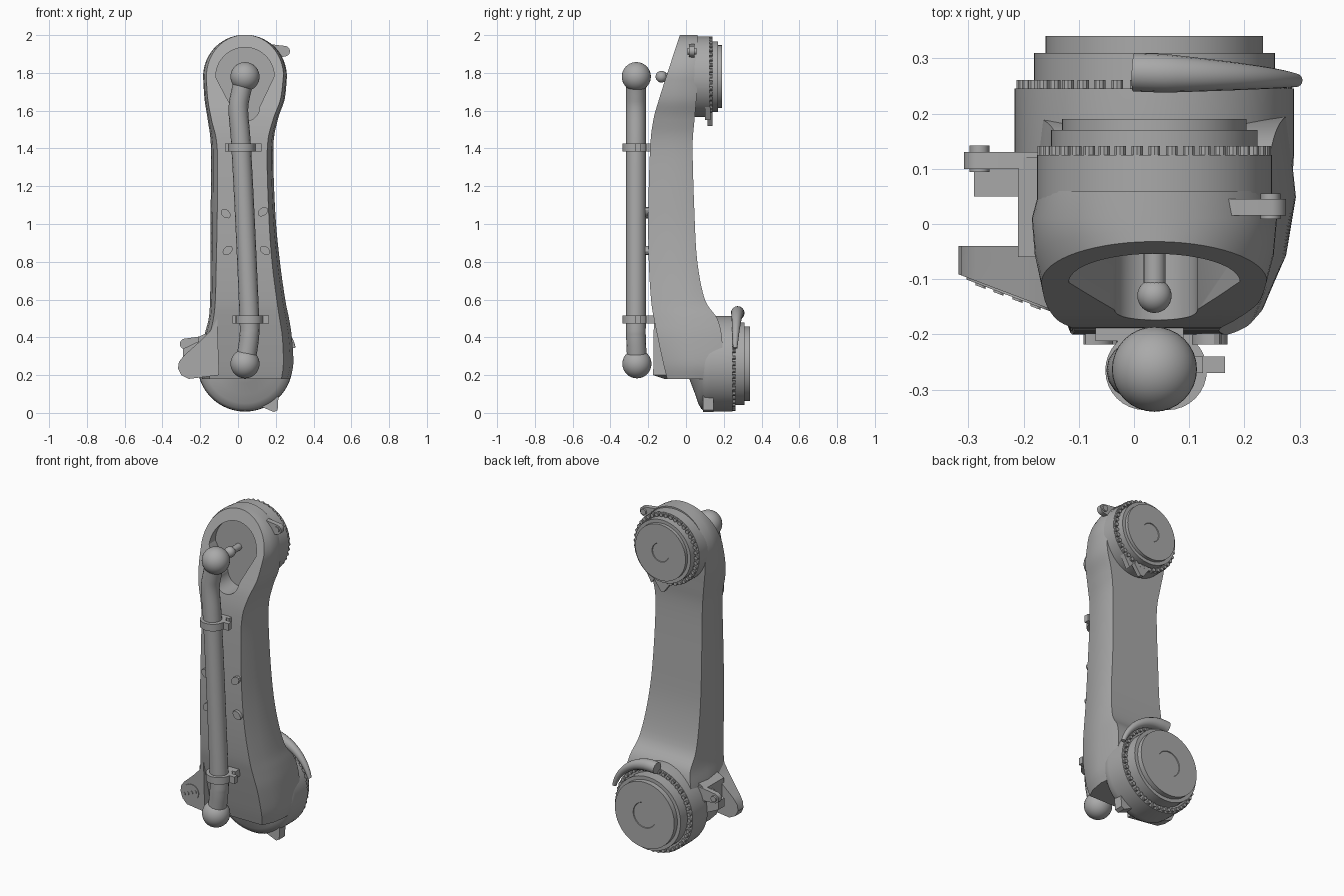
import bpy, bmesh, math
from math import sin, cos, pi, tau
from mathutils import Vector

cube = bpy.data.objects.get("Cube")
if cube:
    bpy.data.objects.remove(cube, do_unlink=True)

grey = bpy.data.materials.new("cast_grey")
grey.use_nodes = True
grey.diffuse_color = (0.4, 0.4, 0.4, 1)
grey.node_tree.nodes["Principled BSDF"].inputs["Base Color"].default_value = (0.4, 0.4, 0.4, 1)

CX, TOP, LOW = 0.037, 1.78, 0.26   # shared joint axis x, joint heights


def select(ob):
    bpy.ops.object.select_all(action='DESELECT')
    ob.select_set(True)
    bpy.context.view_layer.objects.active = ob


def finish(name, bm, angle=32):
    bmesh.ops.recalc_face_normals(bm, faces=bm.faces)
    me = bpy.data.meshes.new(name)
    bm.to_mesh(me)
    bm.free()
    ob = bpy.data.objects.new(name, me)
    bpy.context.collection.objects.link(ob)
    me.materials.append(grey)
    select(ob)
    bpy.ops.object.shade_smooth_by_angle(angle=math.radians(angle))
    return ob


def loft(name, rings, angle=32):
    """Skin a list of equal-length closed rings and cap both ends."""
    bm = bmesh.new()
    vs = [[bm.verts.new(p) for p in ring] for ring in rings]
    n = len(vs[0])
    for a, b in zip(vs, vs[1:]):
        for i in range(n):
            j = (i + 1) % n
            bm.faces.new((a[i], a[j], b[j], b[i]))
    bm.faces.new(vs[0])
    bm.faces.new(vs[-1])
    return finish(name, bm, angle)


def lathe(name, profile, x, z, n=64):
    """Turn (radius, y) pairs about an axis parallel to y."""
    return loft(name, [[(x + r * cos(tau * i / n), y, z + r * sin(tau * i / n))
                        for i in range(n)] for r, y in profile])


def prism(name, pts, y0, y1, slope=0):
    """Extrude an x,z outline along y; slope slants the front face across x."""
    return loft(name, [[(x, y0 + slope * (x - pts[0][0]), z) for x, z in pts],
                       [(x, y1, z) for x, z in pts]])


def capsule(a, b, ra, rb, n=16):
    """Outline around two circles joined by straight sides."""
    t = math.atan2(b[1] - a[1], b[0] - a[0])
    pts = []
    for (cx, cz), r, start in ((b, rb, t - pi / 2), (a, ra, t + pi / 2)):
        pts += [(cx + r * cos(start + pi * i / n), cz + r * sin(start + pi * i / n))
                for i in range(n + 1)]
    return pts


def ball(name, loc, r):
    bm = bmesh.new()
    bmesh.ops.create_uvsphere(bm, u_segments=32, v_segments=20, radius=r)
    bmesh.ops.translate(bm, verts=bm.verts, vec=loc)
    return finish(name, bm, 60)


def tube(name, pts, radii):
    cu = bpy.data.curves.new(name, 'CURVE')
    cu.dimensions = '3D'
    cu.bevel_depth, cu.bevel_resolution, cu.use_fill_caps = 1, 6, True
    sp = cu.splines.new('POLY')
    sp.points.add(len(pts) - 1)
    for p, co, r in zip(sp.points, pts, radii):
        p.co, p.radius = (*co, 1), r
    ob = bpy.data.objects.new(name, cu)
    bpy.context.collection.objects.link(ob)
    cu.materials.append(grey)
    select(ob)
    bpy.ops.object.convert(target='MESH')
    bpy.ops.object.shade_smooth_by_angle(angle=math.radians(40))


def catmull(rows, steps):
    out = []
    for i in range(len(rows) - 1):
        a, b, c, d = (rows[min(max(k, 0), len(rows) - 1)] for k in range(i - 1, i + 3))
        for s in range(steps):
            t = s / steps
            out.append([0.5 * (2 * q + (r - p) * t + (2*p - 5*q + 4*r - s4) * t*t
                               + (3*q - p - 3*r + s4) * t**3)
                        for p, q, r, s4 in zip(a, b, c, d)])
    return out + [list(rows[-1])]


# Arm body: z, left, right, front-left, front-right, front y, widest y, back y
stations = [
    (.18, -.19, .275, -.15, .23, -.10, .05, .15),
    (.26, -.20, .293, -.16, .24, -.12, .05, .19),
    (.40, -.18, .285, -.15, .235, -.15, .04, .19),
    (.50, -.155, .27, -.13, .22, -.17, .03, .165),
    (.60, -.148, .25, -.12, .205, -.185, .02, .10),
    (.80, -.145, .222, -.115, .18, -.197, .01, .06),
    (1.05, -.145, .198, -.11, .163, -.2, .0, .045),
    (1.40, -.143, .187, -.11, .155, -.19, -.01, .035),
    (1.55, -.16, .21, -.14, .185, -.173, -.01, .045),
    (1.66, -.177, .247, -.16, .225, -.143, .0, .055),
    (TOP, -.185, .259, -.168, .24, -.105, .01, .06),
]
rows = catmull(stations, 5)
R = 0.222
for i in range(1, 16):                       # rounded top end
    t = pi / 2 * i / 15.5
    w, z = R * cos(t), TOP + R * sin(t)
    rows.append((z, CX - w, CX + w, CX - .92 * w, CX + .92 * w,
                 -.105 + .33 * (z - TOP), .01, .06))


def section(z, xl, xr, fl, fr, yf, ys, yb):
    def side(x, f):
        mid = (f + .68 * (x - f), yf + .42 * (ys - yf), z)
        return [(f, yf, z), mid, (x, ys, z), (CX + .94 * (x - CX), yb, z)]
    return side(xr, fr) + side(xl, fl)[::-1]


arm = loft("arm_body", [section(*r) for r in rows], 24)

# Sunken teardrop socket in the upper front
cutter = prism("socket_cutter", capsule((CX, TOP), (.04, 1.62), .155, .075, 24), -.4, -.045)
cutter.hide_render = True
mod = arm.modifiers.new("socket", 'BOOLEAN')
mod.operation, mod.solver, mod.object = 'DIFFERENCE', 'EXACT', cutter
select(arm)
bpy.ops.object.modifier_apply(modifier=mod.name)
bpy.data.objects.remove(cutter, do_unlink=True)
select(arm)
bpy.ops.object.shade_smooth_by_angle(angle=math.radians(24))
tube("socket_pin", [(CX, -.03, TOP), (CX, -.13, TOP)], [.02, .02])
ball("socket_pin_ball", (CX, -.13, TOP), .031)

# Joint housings with stepped rear caps
lathe("upper_joint", [(.19, .0), (.213, .02), (.213, .125), (.187, .125), (.187, .17),
                      (.167, .17), (.167, .19), (.056, .19), (.054, .186)], CX, TOP)
lathe("lower_joint", [(.03, .0), (.1, .025), (.16, .048), (.21, .065), (.238, .08),
                      (.251, .1), (.253, .13), (.253, .245), (.218, .245), (.218, .31),
                      (.197, .31), (.197, .34), (.076, .34), (.074, .336)], CX, LOW)


# Rings of bolts round each rear flange
def bolt_ring(name, z, radius, y, count):
    bm = bmesh.new()
    for i in range(count):
        t = tau * i / count
        vs = bmesh.ops.create_cone(bm, cap_ends=True, segments=10, radius1=.011,
                                   radius2=.011, depth=.022)["verts"]
        for v in vs:
            c = v.co.copy()
            v.co = Vector((CX + radius * cos(t) + c.x, y + c.z, z + radius * sin(t) + c.y))
    finish(name, bm)


bolt_ring("upper_bolts", TOP, .201, .13, 40)
bolt_ring("lower_bolts", LOW, .239, .25, 44)

# Curved horn on the lower joint
N = 20
arc = [math.radians(98 - 80 * i / N) for i in range(N + 1)]
tube("horn", [(CX + .27 * cos(t), .275 - .015 * i / N, LOW + .27 * sin(t))
              for i, t in enumerate(arc)],
     [.035 if i < 4 else .035 - .023 * (i - 3) / (N - 3) for i in range(N + 1)])

# Pointed tabs under the joints
prism("lower_tab", [(.08, .05), (.19, .005), (.21, .015), (.215, .1)], .09, .145)
prism("upper_tab", [(.0, 1.59), (.05, 1.52), (.07, 1.52), (.12, 1.59)], .115, .14)
prism("upper_small_tab", [(.1, 1.6), (.14, 1.55), (.18, 1.62)], .1, .13)

# Slanted lug at the lower right side with an oval cover
prism("side_lug", [(-.11, .5), (-.15, .43), (-.2, .38), (-.285, .305), (-.313, .27),
                   (-.318, .235), (-.3, .2), (-.26, .18), (-.1, .2)], -.17, -.04, -.38)


def oval(cx, cz, a, b, tilt, n=32):
    return [(cx + a * cos(t) * cos(tilt) - b * sin(t) * sin(tilt),
             cz + a * cos(t) * sin(tilt) + b * sin(t) * cos(tilt))
            for t in (tau * i / n for i in range(n))]


def slanted(name, pts, lift):
    """Thin plate lying on the slanted lug face."""
    loft(name, [[(x, -.17 - .38 * (x + .11) - d, z) for x, z in pts] for d in (lift, -.005)])


slanted("lug_cover", oval(-.228, .262, .082, .048, .5), .004)
for k in (-.05, -.017, .017, .05):
    slanted("lug_cover_screw", oval(-.228 + k, .262 + .5 * k, .009, .009, 0, 12), .008)
prism("lug_web", [(-.1, .46), (-.21, .4), (-.21, .26), (-.1, .2)], -.06, .12)
prism("lug_rear_plate", [(-.1, .43), (-.29, .34), (-.29, .29), (-.1, .2)], .05, .105)


# Bolted eyelets
def eyelet(name, tip, root, y0, y1, bolt_y):
    prism(name, capsule(root, tip, .045, .028), y0, y1)
    lathe(name + "_bolt", [(.018, y0 - .006), (.018, bolt_y)], *tip, n=12)


eyelet("lower_eyelet", (-.28, .365), (-.13, .37), .1, .13, .142)
eyelet("upper_eyelet", (.247, 1.915), (.15, 1.91), .015, .045, .055)

# Front hose with ball ends
path = catmull([(CX, -.265, TOP), (.014, -.265, 1.69), (.002, -.265, 1.6), (.016, -.265, 1.42),
                (.038, -.265, 1.0), (.06, -.265, .5), (.06, -.265, .41), (.05, -.262, .33),
                (CX, -.26, LOW)], 5)
tube("hose", path, [.052] * len(path))
ball("hose_upper_ball", (CX, -.263, TOP), .077)
ball("hose_lower_ball", (CX, -.26, LOW), .077)


# Hose clamps: collar, bracket to the arm and side tab
def slab(name, x0, x1, y0, y1, z, h):
    loft(name, [[(x0, y0, k), (x1, y0, k), (x1, y1, k), (x0, y1, k)]
                for k in (z - h, z + h)])


for x, z in ((.02, 1.405), (.06, .495)):
    loft("clamp_collar", [[(x + .072 * cos(tau * i / 32), -.265 + .072 * sin(tau * i / 32), k)
                           for i in range(32)] for k in (z - .021, z + .021)])
    slab("clamp_bracket", x - .05, x + .05, -.24, -.15, z, .021)
    slab("clamp_foot", x - .09, x + .07, -.212, -.16, z, .021)
    slab("clamp_tab", x + .06, x + .105, -.27, -.24, z, .021)

# Oval studs on the front face
for x, z, tilt in ((-.065, 1.055, -.7), (.132, 1.065, .7), (-.055, .86, .7), (.143, .86, -.7)):
    prism("front_stud", oval(x, z, .03, .021, tilt, 12), -.218, -.17)
